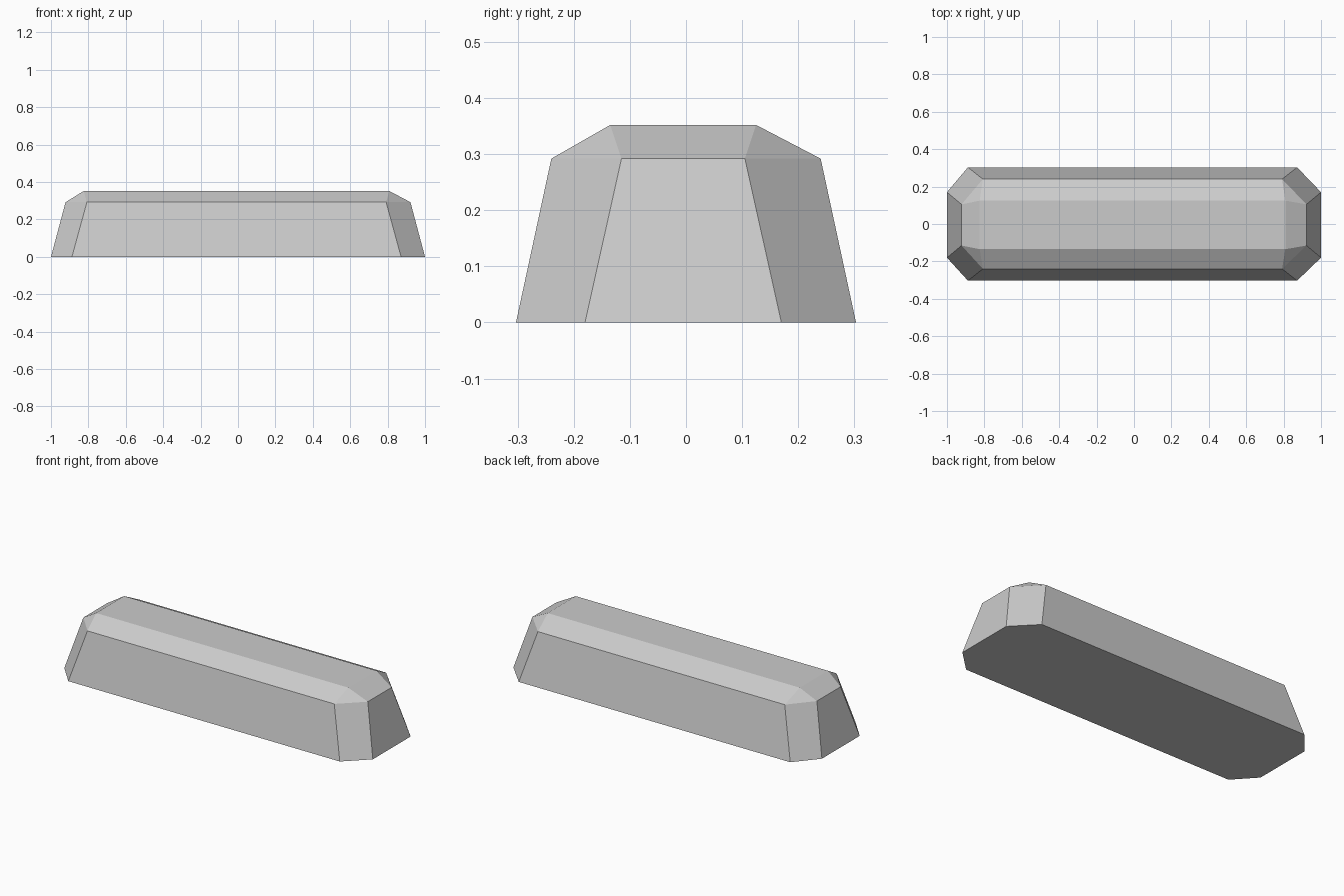
import bpy, bmesh

if "Cube" in bpy.data.objects:
    bpy.data.objects.remove(bpy.data.objects["Cube"])

# Corner cuts sit very slightly off centre
SHIFT_X, SHIFT_Y = -0.008, -0.005


def ring(bm, z, x, y, cx, cy):
    """Chamfered rectangle: half sizes x, y; straight edges end at cx, cy."""
    def px(v):
        return v + SHIFT_X

    def py(v):
        return v + SHIFT_Y
    pts = [(x, py(-cy)), (x, py(cy)), (px(cx), y), (px(-cx), y),
           (-x, py(cy)), (-x, py(-cy)), (px(-cx), -y), (px(cx), -y)]
    return [bm.verts.new((a, b, z)) for a, b in pts]


bm = bmesh.new()

# Tapered walls between the base and the shoulder
base = ring(bm, 0.0, 1.0, 0.303, 0.88, 0.175)
shoulder = ring(bm, 0.292, 0.922, 0.24, 0.80, 0.11)

# Rectangular top: each chamfer shrinks to a single corner
top = [bm.verts.new((sx * 0.817 + SHIFT_X, sy * 0.13 + SHIFT_Y, 0.352))
       for sx, sy in ((1, -1), (1, 1), (-1, 1), (-1, -1))]
top_loop = [top[i] for i in (0, 1, 1, 2, 2, 3, 3, 0)]

for low, high in ((base, shoulder), (shoulder, top_loop)):
    for i in range(8):
        j = (i + 1) % 8
        corners = [low[i], low[j], high[j], high[i]]
        bm.faces.new(list(dict.fromkeys(corners)))

# Caps
bm.faces.new(base[::-1])
bm.faces.new(top)
bmesh.ops.recalc_face_normals(bm, faces=bm.faces)

mesh = bpy.data.meshes.new("chamfered_bar")
bm.to_mesh(mesh)
bm.free()
bar = bpy.data.objects.new("chamfered_bar", mesh)
bpy.context.collection.objects.link(bar)
